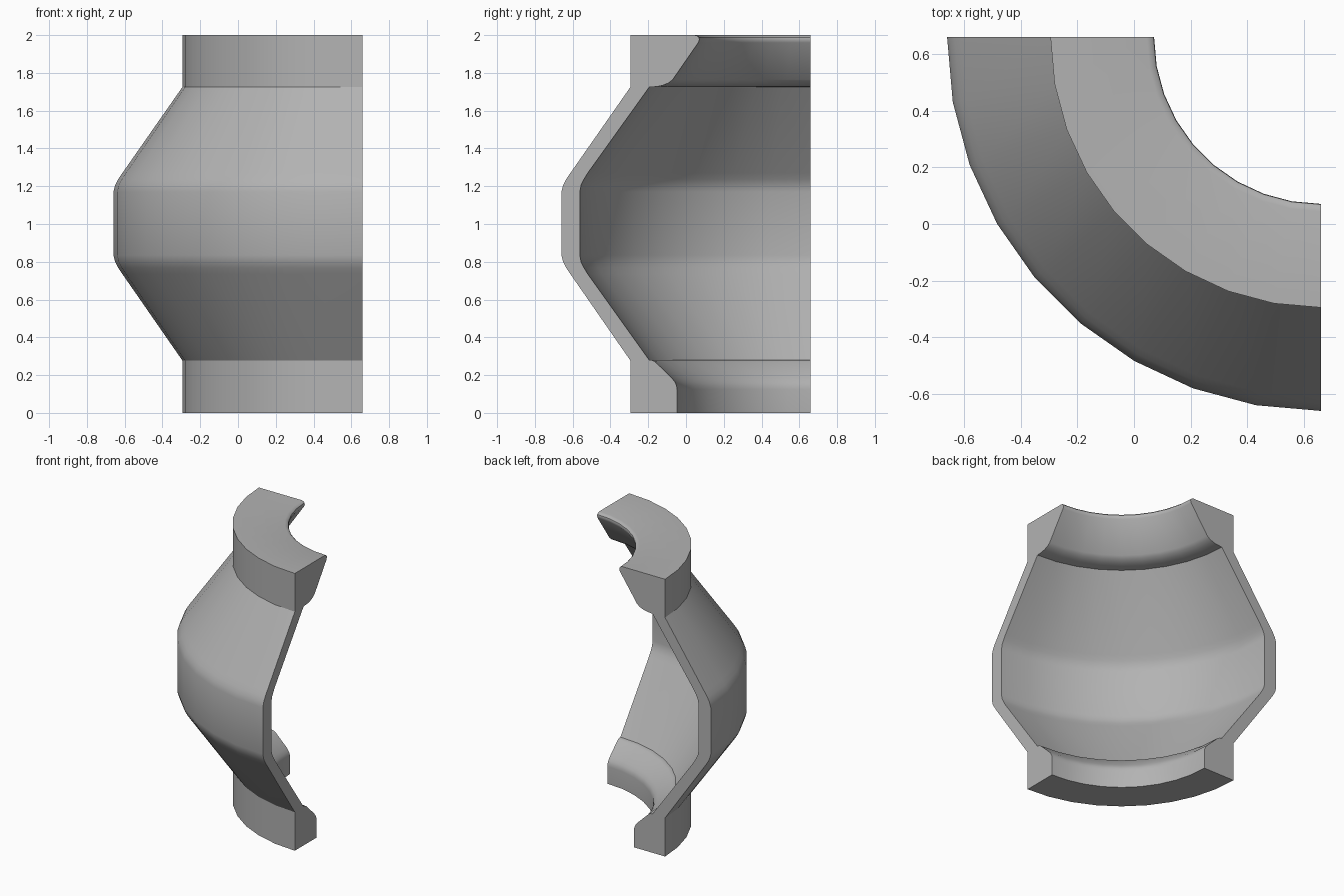
import bpy, bmesh, math
from mathutils import Matrix, Vector

if "Cube" in bpy.data.objects:
    bpy.data.objects.remove(bpy.data.objects["Cube"])

AXIS = Vector((0.66, 0.66, 0))   # revolve axis of the quarter shell
STEPS = 9                        # ten degrees per facet

# Cross-section in the y-z plane, outside wall going up
outer = [(-0.295, 0), (-0.295, 0.278), (-0.612, 0.735), (-0.634, 0.768),
         (-0.65, 0.798), (-0.66, 0.835), (-0.66, 1.17), (-0.65, 1.207),
         (-0.634, 1.237), (-0.612, 1.27), (-0.295, 1.724), (-0.295, 2)]
# Inside wall going down: lip, sloped throat, belly, bottom collar
inner = [(0.045, 2), (0.06, 1.996), (0.069, 1.987), (0.071, 1.976), (0.065, 1.96),
         (-0.07, 1.765), (-0.09, 1.748), (-0.12, 1.735), (-0.15, 1.728), (-0.195, 1.724),
         (-0.52, 1.27), (-0.54, 1.237), (-0.555, 1.207), (-0.562, 1.17),
         (-0.562, 0.835), (-0.555, 0.798), (-0.54, 0.768), (-0.52, 0.735),
         (-0.195, 0.28), (-0.18, 0.279), (-0.165, 0.272), (-0.075, 0.185), (-0.058, 0.163),
         (-0.05, 0.145), (-0.047, 0.125), (-0.047, 0)]
profile = outer + inner

# Sweep the section a quarter turn and cap both cut ends
bm = bmesh.new()
rings = []
for i in range(STEPS + 1):
    turn = Matrix.Rotation(-math.radians(90) * i / STEPS, 3, 'Z')
    rings.append([bm.verts.new(AXIS + turn @ Vector((0, y - AXIS.y, z)))
                  for y, z in profile])
n = len(profile)
for r0, r1 in zip(rings, rings[1:]):
    for j in range(n):
        k = (j + 1) % n
        bm.faces.new((r0[j], r0[k], r1[k], r1[j]))
bm.faces.new(rings[0])
bm.faces.new(rings[-1][::-1])
bmesh.ops.recalc_face_normals(bm, faces=bm.faces)

mesh = bpy.data.meshes.new("quarter_shell")
bm.to_mesh(mesh)
bm.free()
shell = bpy.data.objects.new("quarter_shell", mesh)
bpy.context.collection.objects.link(shell)

# Mid-grey casting colour
grey = bpy.data.materials.new("dark_grey")
grey.diffuse_color = (0.45, 0.45, 0.45, 1)
grey.use_nodes = True
grey.node_tree.nodes["Principled BSDF"].inputs["Base Color"].default_value = grey.diffuse_color
mesh.materials.append(grey)

# Smooth around the curve, crisp at collars and cut faces
bpy.context.view_layer.objects.active = shell
shell.select_set(True)
bpy.ops.object.shade_smooth_by_angle(angle=math.radians(32))
